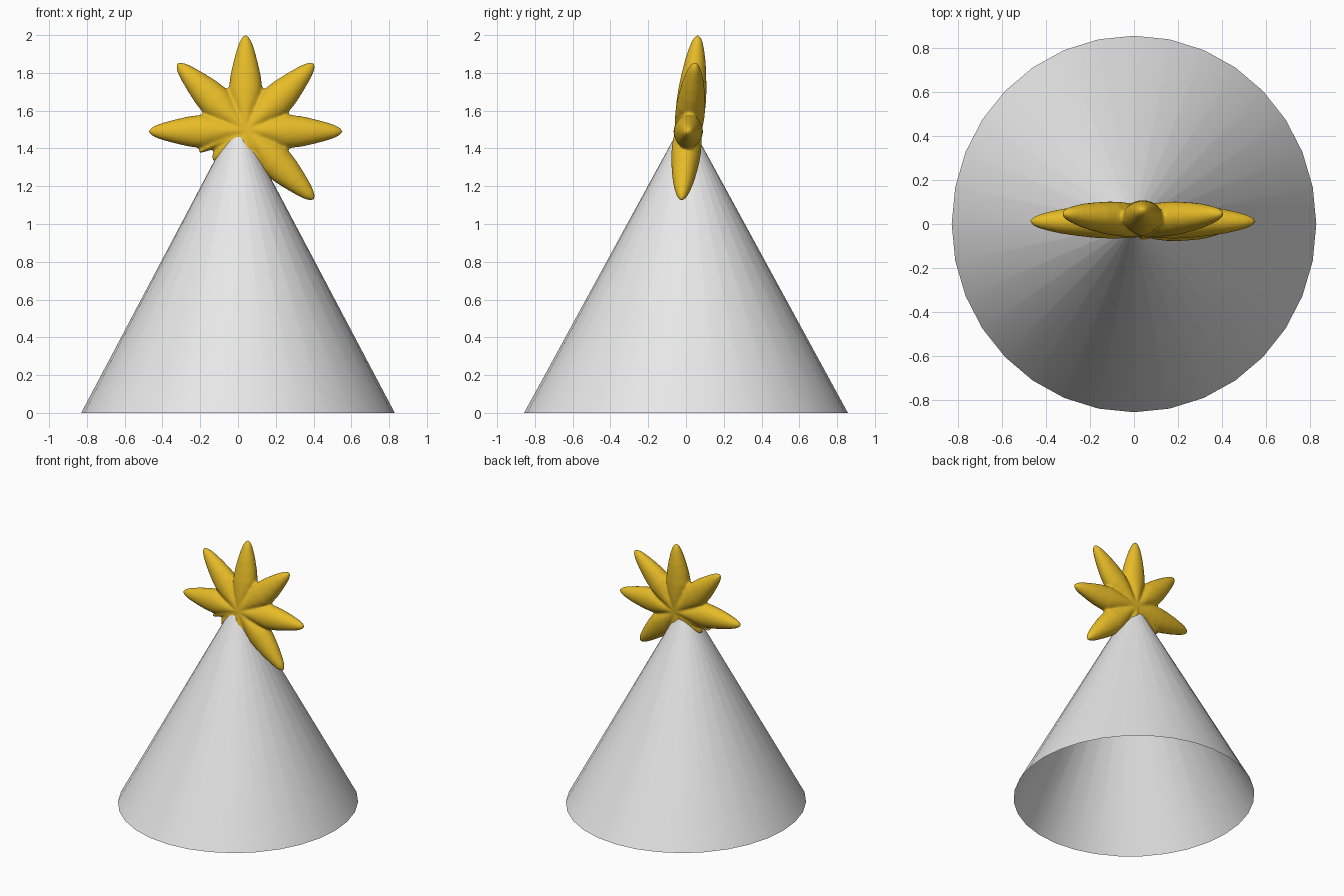
import bpy, bmesh, math
from mathutils import Matrix, Vector

if "Cube" in bpy.data.objects:
    bpy.data.objects.remove(bpy.data.objects["Cube"])


def material(name, rgb):
    m = bpy.data.materials.new(name)
    m.diffuse_color = (*rgb, 1)
    m.use_nodes = True
    m.node_tree.nodes["Principled BSDF"].inputs["Base Color"].default_value = m.diffuse_color
    return m


def make_object(name, bm, mat):
    bmesh.ops.recalc_face_normals(bm, faces=bm.faces[:])
    mesh = bpy.data.meshes.new(name)
    bm.to_mesh(mesh)
    bm.free()
    mesh.materials.append(mat)
    ob = bpy.data.objects.new(name, mesh)
    bpy.context.collection.objects.link(ob)
    for p in mesh.polygons:
        p.use_smooth = True
    return ob


grey = material("pale grey", (0.8, 0.8, 0.8))
gold = material("gold", (0.8, 0.5, 0.02))

# Open-bottomed cone, slightly wider in depth
bm = bmesh.new()
bmesh.ops.create_cone(bm, cap_ends=False, segments=32, radius1=1, radius2=0.001,
                      depth=1.57, matrix=Matrix.Translation((0, 0, 0.785)))
bmesh.ops.scale(bm, vec=(0.83, 0.857, 1), verts=bm.verts[:])
make_object("cone", bm, grey)

# Arm profile: distance from the middle, half width, half thickness
ARM = [(0, .03, .072), (.1, .06, .078), (.16, .08, .078), (.22, .09, .075),
       (.3, .08, .066), (.37, .064, .056), (.43, .048, .043), (.475, .033, .030),
       (.503, .017, .016), (.514, .003, .003)]
SIDES = 24


def add_arm(bm, degrees, length=1.0, width=1.0, thick=1.0):
    a = math.radians(degrees)
    along = Vector((math.cos(a), 0, math.sin(a)))
    across = Vector((-math.sin(a), 0, math.cos(a)))
    rings = []
    for r, w, t in ARM:
        ring = []
        for i in range(SIDES):
            b = 2 * math.pi * i / SIDES
            p = along * (r * length) + across * (w * width * math.cos(b))
            p.y += t * thick * math.sin(b)
            ring.append(bm.verts.new(p))
        rings.append(ring)
    for lo, hi in zip(rings, rings[1:]):
        for i in range(SIDES):
            j = (i + 1) % SIDES
            bm.faces.new((lo[i], lo[j], hi[j], hi[i]))
    bm.faces.new(rings[0][::-1])
    bm.faces.new(rings[-1])


# Eight-armed star; the lower left arm is a crumpled stub with a thin fold
bm = bmesh.new()
for k in range(8):
    if k != 5:
        add_arm(bm, 45 * k)
add_arm(bm, 222, 0.45, 0.75, 0.9)
add_arm(bm, 204, 0.54, 0.25, 0.85)
star = make_object("star", bm, gold)
star.location = (0.04, 0.012, 1.49)
star.rotation_euler = (-0.1, 0, 0)

# Fuse the arms into one smooth skin
remesh = star.modifiers.new("fuse", 'REMESH')
remesh.mode = 'VOXEL'
remesh.voxel_size = 0.009
remesh.use_smooth_shade = True
smooth = star.modifiers.new("soften", 'SMOOTH')
smooth.factor = 0.5
smooth.iterations = 4
